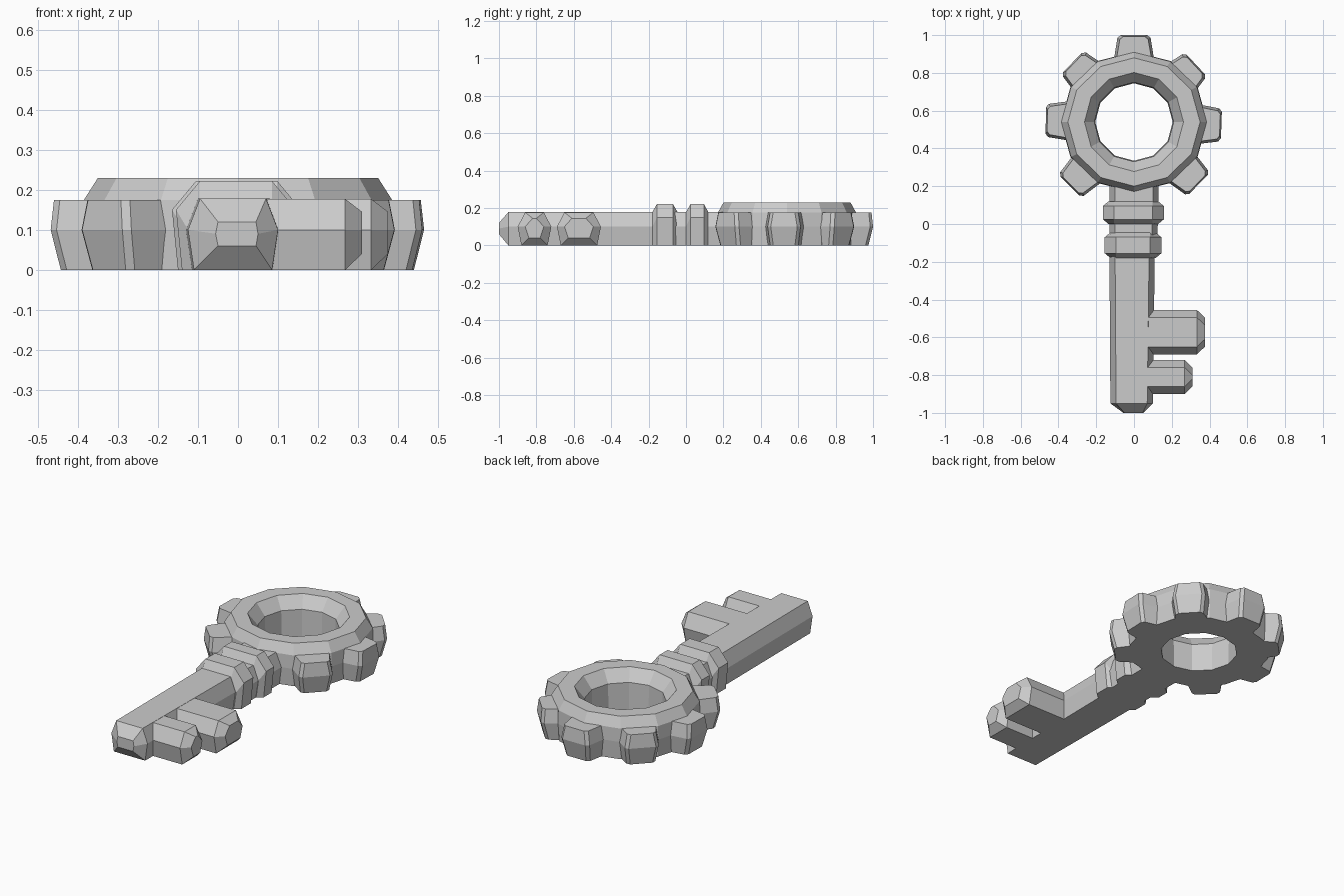
import bpy, bmesh, math
from mathutils import Vector, Matrix

if "Cube" in bpy.data.objects:
    bpy.data.objects.remove(bpy.data.objects["Cube"])


def loft(name, sections, closed=False, matrix=None):
    """Skin a list of equal-length point loops; cap the ends unless closed."""
    bm = bmesh.new()
    loops = [[bm.verts.new(p) for p in s] for s in sections]
    n = len(loops[0])
    pairs = list(zip(loops, loops[1:]))
    if closed:
        pairs.append((loops[-1], loops[0]))
    else:
        bm.faces.new(loops[0])
        bm.faces.new(loops[-1])
    for a, b in pairs:
        for i in range(n):
            j = (i + 1) % n
            bm.faces.new((a[i], a[j], b[j], b[i]))
    bmesh.ops.recalc_face_normals(bm, faces=bm.faces[:])
    mesh = bpy.data.meshes.new(name)
    bm.to_mesh(mesh)
    bm.free()
    ob = bpy.data.objects.new(name, mesh)
    bpy.context.collection.objects.link(ob)
    if matrix:
        ob.matrix_world = matrix
    return ob


def bar(y, left, right, top, slope=0.03, mid=0.1):
    """Flat-bottomed shaft section at y, bulging slightly at mid height."""
    return [(left + .015, y, 0), (left, y, mid), (left + slope, y, top),
            (right - slope, y, top), (right, y, mid), (right - .015, y, 0)]


# Ring handle: twelve-sided lathe, outer rim slightly flattened in y
CENTRE = Vector((0, 0.54, 0))
profile = [(.38, 0, .96), (.388, .1, .96), (.385, .175, .96), (.35, .23, .97),
           (.262, .23, 1), (.21, .165, 1), (.205, 0, 1)]
rings = []
for r, z, sy in profile:
    angles = [math.tau * i / 12 for i in range(12)]
    rings.append([(r * math.cos(a), r * sy * math.sin(a), z) for a in angles])
loft("ring_handle", rings, True, Matrix.Translation(CENTRE))

# Seven teeth around the ring, leaving the place of the neck free
for angle, reach in ((90, .46), (43, .447), (-2, .463), (-44, .475),
                     (-135, .48), (179, .467), (136, .453)):
    layers = []
    for z, back, grow in ((0, .025, -.005), (.1, 0, .008), (.175, .008, -.005)):
        w, tip = .075 + grow, reach - back
        layers.append([(.32, -w - .025, z), (tip - .015, -w - .005, z), (tip, -w + .012, z),
                       (tip, w - .012, z), (tip - .015, w + .005, z), (.32, w + .025, z)])
    loft("ring_tooth", layers, False,
         Matrix.Translation(CENTRE) @ Matrix.Rotation(math.radians(angle), 4, 'Z'))

# Shaft with tapered tip
tip = [(-.05, -1, .06), (-.056, -1, .09), (-.05, -1, .12),
       (.045, -1, .12), (.05, -1, .09), (.045, -1, .06)]
loft("shaft", [tip, bar(-.95, -.125, .1, .178), bar(-.15, -.13, .11, .178)])

# Neck between shaft and ring
loft("neck", [bar(-.16, -.13, .12, .178), bar(.1, -.13, .13, .178), bar(.22, -.13, .13, .178)])

# Two chamfered collars
for name, y0, y1, left, right in (("lower_collar", -.18, -.045, -.155, .145),
                                  ("upper_collar", .0, .12, -.165, .158)):
    loft(name, [bar(y0, left + .03, right - .03, .178),
                bar(y0 + .025, left, right, .222, .06, .15),
                bar(y1 - .025, left, right, .222, .06, .15),
                bar(y1, left + .03, right - .03, .178)])

# Two key bits with chamfered ends
for name, y0, y1, end in (("long_bit", -.69, -.455, .375), ("short_bit", -.90, -.72, .31)):
    def section(x, inset, low=0, high=.177):
        a, b = y0 + inset, y1 - inset
        return [(x, a + .02, low), (x, a, .1), (x, a + .04, high),
                (x, b - .04, high), (x, b, .1), (x, b - .02, low)]
    loft(name, [section(.03, 0), section(end - .042, 0), section(end, .04, .04, .145)])
